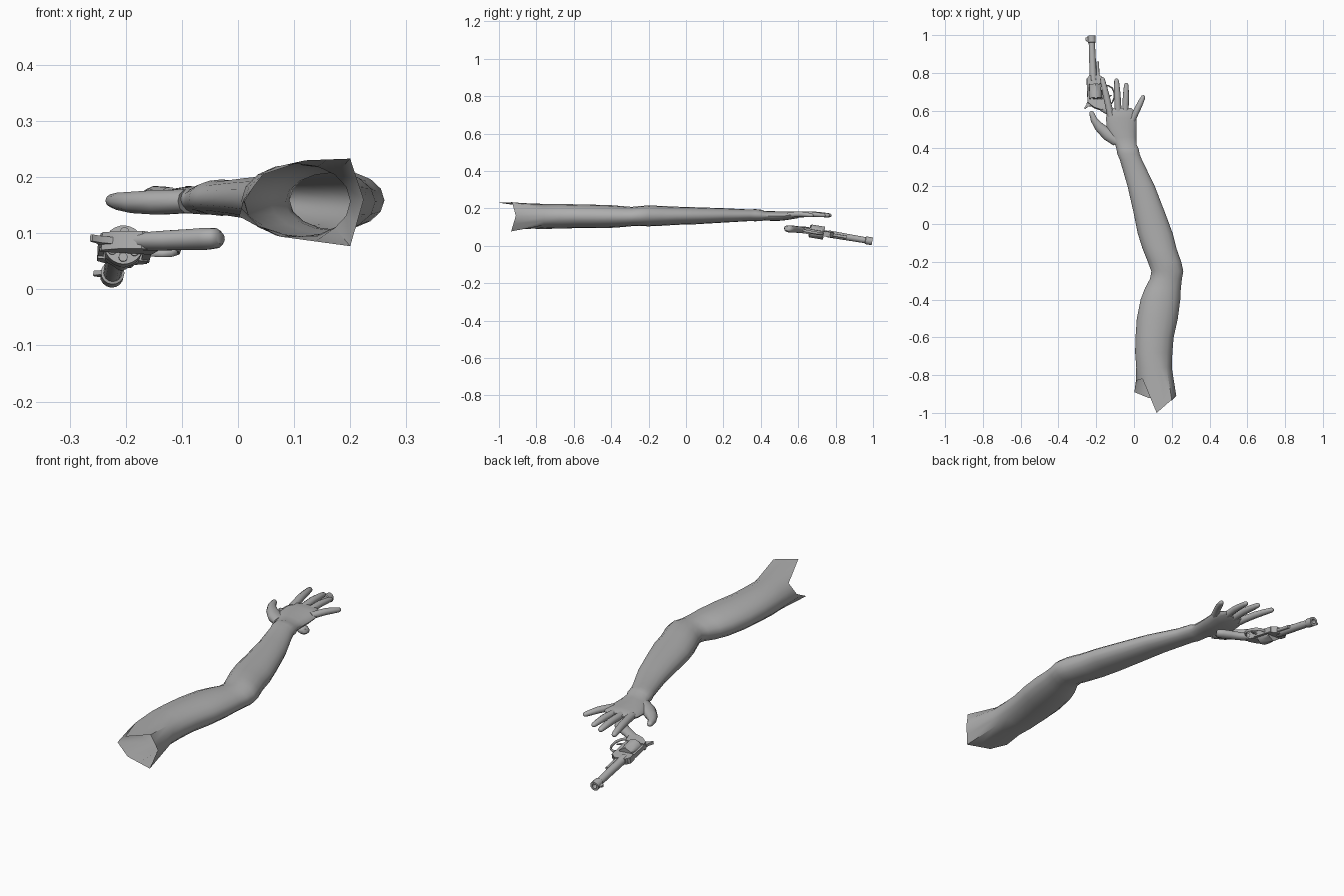
import bpy, bmesh, math
from mathutils import Vector, Matrix

grey = bpy.data.materials.new("plain_grey")
grey.diffuse_color = (0.42, 0.42, 0.42, 1)


def finish(name, bm, angle=50):
    bmesh.ops.recalc_face_normals(bm, faces=bm.faces)
    me = bpy.data.meshes.new(name)
    bm.to_mesh(me)
    bm.free()
    me.materials.append(grey)
    ob = bpy.data.objects.new(name, me)
    bpy.context.collection.objects.link(ob)
    bpy.ops.object.select_all(action='DESELECT')
    ob.select_set(True)
    bpy.context.view_layer.objects.active = ob
    bpy.ops.object.shade_smooth_by_angle(angle=math.radians(angle))
    return ob


def loft(name, rings, cap_start=True, cap_end=True, m=None, angle=50):
    bm = bmesh.new()
    vs = [[bm.verts.new(p) for p in r] for r in rings]
    n = len(vs[0])
    for a, b in zip(vs, vs[1:]):
        for i in range(n):
            bm.faces.new((a[i], a[(i + 1) % n], b[(i + 1) % n], b[i]))
    if cap_start:
        bm.faces.new(vs[0])
    if cap_end:
        bm.faces.new(vs[-1])
    if m:
        bm.transform(m)
    return finish(name, bm, angle)


def tube(name, path, n=8, round_tip=False, m=None, angle=50):
    """path rows: x, y, z, half width, half height"""
    pts = [(Vector(p[:3]), p[3], p[4]) for p in path]
    if round_tip:
        (p0, _, _), (p1, a, b) = pts[-2], pts[-1]
        d = (p1 - p0).normalized()
        pts += [(p1 + d * a * 0.6, a * 0.8, b * 0.8), (p1 + d * a, a * 0.35, b * 0.35)]
    rings = []
    for i, (p, a, b) in enumerate(pts):
        t = (pts[min(i + 1, len(pts) - 1)][0] - pts[max(i - 1, 0)][0]).normalized()
        ref = Vector((0, 0, 1)) if abs(t.z) < 0.9 else Vector((0, 1, 0))
        side = t.cross(ref).normalized()
        up = side.cross(t)
        rings.append([p + side * a * math.cos(k * math.tau / n) + up * b * math.sin(k * math.tau / n)
                      for k in range(n)])
    return loft(name, rings, m=m, angle=angle)


# Arm and palm: cross-sections as y, left, right, bottom, top
N = 16
sections = [
    (-0.76, 0.012, 0.200, 0.090, 0.224), (-0.68, 0.006, 0.203, 0.092, 0.224),
    (-0.60, 0.008, 0.210, 0.094, 0.222), (-0.50, 0.015, 0.232, 0.094, 0.220),
    (-0.40, 0.035, 0.245, 0.096, 0.217), (-0.34, 0.058, 0.248, 0.100, 0.212),
    (-0.29, 0.085, 0.254, 0.105, 0.208), (-0.25, 0.092, 0.261, 0.106, 0.212),
    (-0.20, 0.073, 0.250, 0.104, 0.216), (-0.13, 0.045, 0.225, 0.107, 0.213),
    (-0.05, 0.020, 0.205, 0.112, 0.209), (0.05, 0.000, 0.168, 0.115, 0.206),
    (0.20, -0.034, 0.110, 0.124, 0.201), (0.34, -0.075, 0.042, 0.132, 0.194),
    (0.37, -0.088, 0.030, 0.131, 0.196), (0.40, -0.093, 0.024, 0.132, 0.193),
    (0.42, -0.100, 0.014, 0.136, 0.186), (0.46, -0.125, 0.012, 0.133, 0.185),
    (0.51, -0.145, 0.013, 0.134, 0.184), (0.56, -0.148, 0.014, 0.141, 0.184),
    (0.595, -0.143, 0.006, 0.147, 0.183), (0.615, -0.125, -0.015, 0.156, 0.177)]
rings = []
for y, l, r, b, t in sections:
    rings.append([((l + r) / 2 + (r - l) / 2 * math.cos(k * math.tau / N), y,
                   (b + t) / 2 + (t - b) / 2 * math.sin(k * math.tau / N)) for k in range(N)])
# Jagged open rim at the shoulder
rim = [Vector(p) for p in [(0.224, -0.91, 0.160), (0.200, -0.93, 0.233), (0.120, -1.0, 0.230),
                           (0.045, -0.82, 0.205), (0.010, -0.83, 0.160), (0.002, -0.89, 0.130),
                           (0.075, -0.92, 0.094), (0.200, -0.935, 0.077)]]
rim_ring = []
for i, p in enumerate(rim):
    rim_ring += [p, (p + rim[(i + 1) % 8]) / 2]
loft("arm", [rim_ring] + rings, cap_start=False)

# Fingers and thumb
tube("thumb", [(-0.09, 0.44, 0.157, 0.03, 0.022), (-0.14, 0.475, 0.155, 0.033, 0.023),
               (-0.185, 0.515, 0.155, 0.025, 0.020), (-0.212, 0.552, 0.157, 0.018, 0.016),
               (-0.224, 0.585, 0.158, 0.013, 0.012)], 10, True)
for name, base, tip, r in [("index_finger", (-0.122, 0.57), (-0.167, 0.765), 0.018),
                           ("middle_finger", (-0.083, 0.58), (-0.092, 0.757), 0.018),
                           ("ring_finger", (-0.046, 0.58), (-0.041, 0.735), 0.017),
                           ("little_finger", (-0.010, 0.55), (0.048, 0.670), 0.017)]:
    path = []
    for t, k, z in [(0, 1.05, 0.165), (0.3, 0.98, 0.168), (0.55, 0.96, 0.169),
                    (0.8, 0.85, 0.166), (1, 0.7, 0.163)]:
        path.append((base[0] + (tip[0] - base[0]) * t, base[1] + (tip[1] - base[1]) * t, z,
                     r * k, r * k * 0.9))
    tube(name, path, 10, True)

# Revolver frame of reference: x forward, y to the sights, z sideways
F = Vector((-0.04, 1, -0.17)).normalized()
U = Vector((-1, -0.03, 0.06))
U = (U - F * U.dot(F)).normalized()
S = F.cross(U)
C = Vector((-0.205, 0.70, 0.0735))
M = Matrix.Translation(C) @ Matrix((F, U, S)).transposed().to_4x4()


def rod(name, f0, f1, u, s, r, n=14):
    tube(name, [(f0, u, s, r, r), (f1, u, s, r, r)], n, m=M, angle=40)


def plate(name, outline, half):
    """Side outline extruded to both sides"""
    loft(name, [[(f, u, s) for f, u in outline] for s in (-half, half)], m=M, angle=30)


# Barrel with open muzzle, sight and ejector
bore = []
for f, r in [(0.06, 0.019), (0.262, 0.0165), (0.264, 0.021), (0.300, 0.021), (0.300, 0.011), (0.25, 0.011)]:
    bore.append([(f, 0.008 + r * math.cos(k * math.tau / 16), r * math.sin(k * math.tau / 16))
                 for k in range(16)])
loft("barrel", bore, m=M, angle=40)
plate("front_sight", [(0.262, 0.022), (0.296, 0.022), (0.292, 0.04), (0.28, 0.042)], 0.004)
rod("ejector_rod", 0.06, 0.16, -0.018, 0, 0.008, 10)

# Fluted cylinder with chambers
flutes = []
for f, dip in [(-0.036, 1), (-0.006, 1), (0.008, 0.86), (0.038, 0.86)]:
    ring = []
    for k in range(24):
        r = 0.035 * (dip if k % 4 == 0 else (dip + 1) / 2 if k % 2 else 1)
        ring.append((f, r * math.cos(k * math.tau / 24), r * math.sin(k * math.tau / 24)))
    flutes.append(ring)
loft("cylinder", flutes, m=M, angle=40)
for k in range(6):
    a = (k + 0.5) * math.tau / 6
    rod("cartridge_%d" % (k + 1), -0.041, -0.03, 0.023 * math.cos(a), 0.023 * math.sin(a), 0.008, 10)

# Frame around the cylinder
plate("top_strap", [(-0.055, 0.033), (0.08, 0.033), (0.08, 0.036), (0.06, 0.043), (-0.055, 0.043)], 0.010)
plate("front_frame", [(0.04, -0.046), (0.07, -0.046), (0.088, -0.025), (0.085, 0.03),
                      (0.07, 0.043), (0.04, 0.043)], 0.014)
plate("bottom_strap", [(-0.07, -0.05), (0.07, -0.05), (0.07, -0.035), (-0.07, -0.035)], 0.012)
plate("rear_frame", [(-0.042, -0.05), (-0.042, 0.043), (-0.06, 0.04), (-0.085, 0.01),
                     (-0.10, -0.03), (-0.085, -0.06)], 0.016)
plate("hammer", [(-0.055, 0.025), (-0.055, 0.046), (-0.068, 0.05), (-0.085, 0.062),
                 (-0.090, 0.058), (-0.078, 0.04), (-0.075, 0.015)], 0.006)

# Curved grip
tube("grip", [(-0.060, -0.015, 0, 0.026, 0.015), (-0.088, -0.045, 0, 0.025, 0.017),
              (-0.110, -0.075, 0, 0.021, 0.018), (-0.130, -0.110, 0, 0.023, 0.019),
              (-0.150, -0.142, 0, 0.026, 0.020), (-0.163, -0.160, 0, 0.024, 0.018),
              (-0.168, -0.167, 0, 0.015, 0.011)], 12, m=M)

# Trigger and guard
guard = [(0.030, -0.045), (0.030, -0.072), (0.018, -0.090), (-0.005, -0.099), (-0.035, -0.099),
         (-0.060, -0.088), (-0.078, -0.062)]
tube("trigger_guard", [(f, u, 0, 0.004, 0.007) for f, u in guard], 8, m=M)
tube("trigger", [(-0.025, -0.045, 0, 0.006, 0.004), (-0.030, -0.065, 0, 0.005, 0.004),
                 (-0.022, -0.086, 0, 0.003, 0.003)], 8, m=M)
